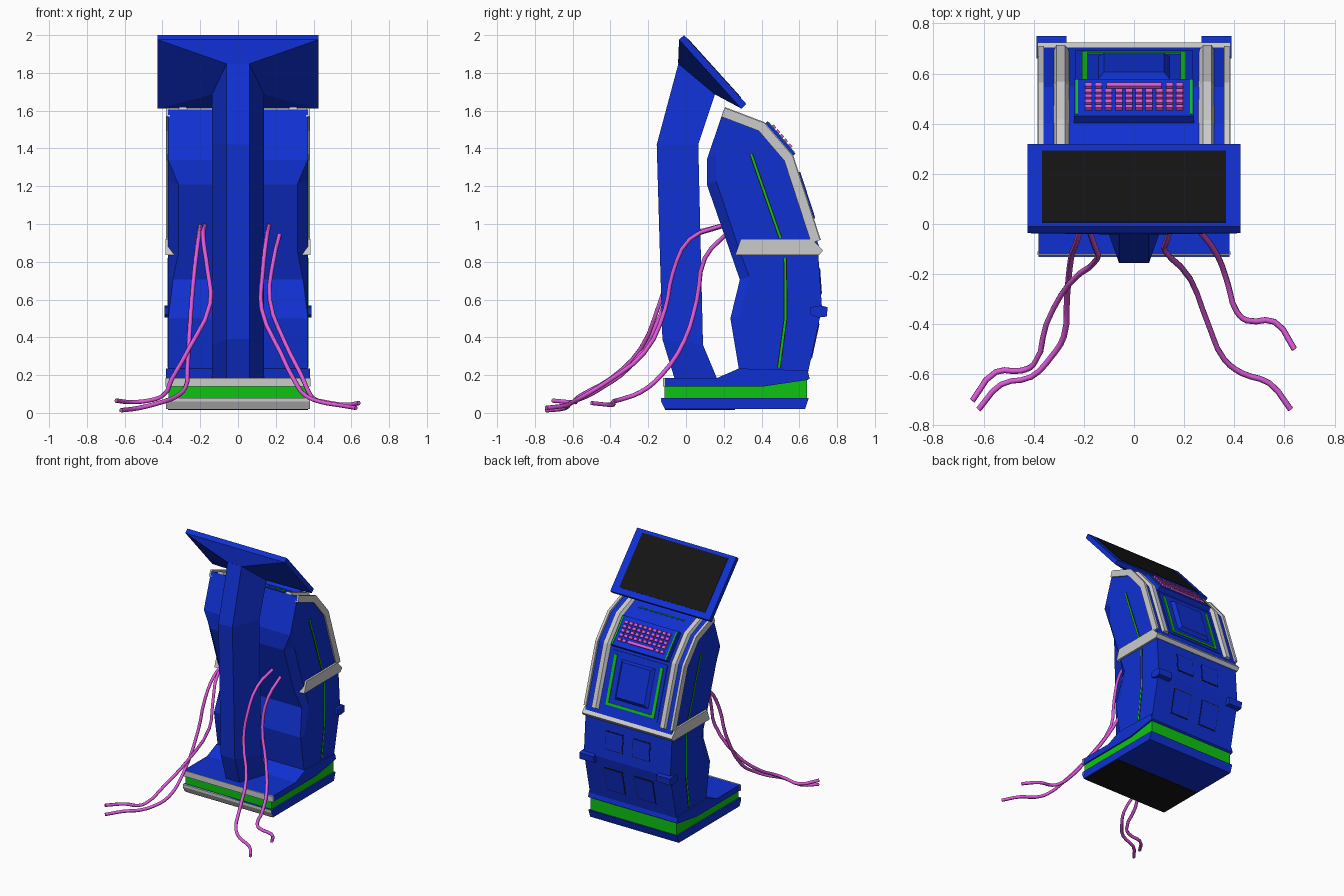
import bpy, bmesh
from mathutils import Vector

if "Cube" in bpy.data.objects:
    bpy.data.objects.remove(bpy.data.objects["Cube"])


def material(name, rgb):
    m = bpy.data.materials.new(name)
    m.diffuse_color = (*rgb, 1)
    m.use_nodes = True
    m.node_tree.nodes["Principled BSDF"].inputs["Base Color"].default_value = m.diffuse_color
    return m


BLUE = material("blue", (0.005, 0.03, 0.65))
GREEN = material("green", (0.004, 0.55, 0.006))
PINK = material("pink", (0.75, 0.1, 0.72))
BLACK = material("black", (0.007, 0.007, 0.007))


def loft(name, rings, mat=None):
    """Closed skin through rings of equal point count, capped at both ends."""
    bm = bmesh.new()
    vs = [[bm.verts.new(p) for p in r] for r in rings]
    n = len(vs[0])
    for a, b in zip(vs, vs[1:]):
        for i in range(n):
            bm.faces.new((a[i], a[(i + 1) % n], b[(i + 1) % n], b[i]))
    bm.faces.new(vs[0][::-1])
    bm.faces.new(vs[-1])
    bmesh.ops.recalc_face_normals(bm, faces=bm.faces)
    me = bpy.data.meshes.new(name)
    bm.to_mesh(me)
    bm.free()
    ob = bpy.data.objects.new(name, me)
    bpy.context.collection.objects.link(ob)
    if mat:
        me.materials.append(mat)
    return ob


def prism(name, profile, x0, x1, mat=None):
    """Side profile (y, z) extruded across x."""
    return loft(name, [[(x, y, z) for y, z in profile] for x in (x0, x1)], mat)


def offset(pts, d):
    """Mitred offset of a (y, z) path; positive is towards the user side."""
    pts = [Vector(p) for p in pts]
    ns = [Vector((-(b - a).y, (b - a).x)).normalized() for a, b in zip(pts, pts[1:])]
    out = []
    for i, p in enumerate(pts):
        a, b = ns[max(i - 1, 0)], ns[min(i, len(ns) - 1)]
        out.append(tuple(p + (a + b) * d / (1 + a.dot(b))))
    return out


def strip(name, pts, x0, x1, lo, hi, mat=None):
    """Slab following a path, between two offsets."""
    return prism(name, offset(pts, lo) + offset(pts, hi)[::-1], x0, x1, mat)


def part(seg, t0, t1):
    a, b = Vector(seg[0]), Vector(seg[1])
    return [a.lerp(b, t0), a.lerp(b, t1)]


# Plinth: two lips with a green band between them
prism("base_lower_lip", [(-.11, .02), (.63, .02), (.65, .08), (-.13, .08), (-.13, .06)], -.38, .38, BLUE)
prism("base_green_band", [(-.115, .07), (.64, .07), (.64, .178), (.41, .145), (-.115, .145)], -.368, .368, GREEN)
prism("base_upper_lip", [(-.12, .14), (.41, .14), (.645, .175), (.655, .182), (.643, .225),
                         (.28, .235), (.165, .185), (-.12, .185)], -.38, .38, BLUE)
prism("base_lower_fascia", [(-.112, .02), (-.132, .06), (-.132, .08), (-.12, .08), (-.1, .02)], -.38, .38)
prism("base_upper_fascia", [(-.123, .14), (-.123, .185), (-.11, .185), (-.11, .14)], -.385, .385)
prism("base_underside", [(-.11, .016), (.26, .016), (.26, .024), (-.11, .024)], -.37, .37, BLACK)

# Cabinet: rows of back y, back z, back half width, front y, front z
F = [(.205, 1.615), (.415, 1.535), (.565, 1.36), (.71, .915)]
rows = [(.285, .2, .37, .645, .21), (.235, .5, .37, .72, .555), (.285, .705, .345, .70, .84),
        (.235, .85, .315, .705, .88), (.11, 1.21, .315, .547, 1.353),
        (.11, 1.34, .37, .402, 1.52), (.2, 1.605, .37, .22, 1.595)]
rings = []
for yb, zb, xb, yf, zf in rows:
    ym = min(yb + .05, yf - .005)
    right = [(xb, yb, zb), (.37, ym, zb + (zf - zb) * (ym - yb) / (yf - yb)), (.37, yf, zf)]
    rings.append(right + [(-x, y, z) for x, y, z in right[::-1]])
loft("cabinet_body", rings, BLUE)

# Grey trim: waist band and rails running up the console
prism("waist_band", [(.26, .835), (.705, .835), (.725, .86), (.668, .92), (.29, .92)], -.385, .385)
for s, side in ((1, "right"), (-1, "left")):
    strip(f"{side}_edge_trim", F, s * .36, s * .38, -.05, 0)
    # inner rail with bevelled flanks
    lo, hi = offset(F, -.03), offset(F, .004)
    loft(f"{side}_inner_rail", [
        [(s * .25, *a), (s * .275, *b), (s * .31, *b), (s * .325, *a)] for a, b in zip(lo, hi)])
    # glowing side grooves
    for n, path in (("upper", [(.345, 1.37), (.5, .925)]),
                    ("lower", [(.525, .82), (.527, .5), (.492, .24)])):
        strip(f"{side}_{n}_groove", path, s * .36, s * .3715, -.01, .01, BLACK)
        strip(f"{side}_{n}_groove_light", path, s * .36, s * .373, -.005, .005, GREEN)
    # corner latch
    prism(f"{side}_latch", [(.66, .52), (.7, .505), (.745, .51), (.75, .56), (.71, .568), (.66, .56)],
          s * .27, s * .388, BLUE)

# Lower access panels
up, down = [(.70, .84), (.72, .555)], [(.72, .555), (.645, .21)]
for s, side in ((1, "right"), (-1, "left")):
    for n, seg, t0, t1, x0, x1 in (("upper", up, .25, .75, .04, .19), ("lower", down, .22, .78, .05, .21)):
        p = part(seg, t0, t1)
        strip(f"{side}_{n}_panel_seam", p, s * x0, s * x1, -.02, .0015, BLACK)
        strip(f"{side}_{n}_panel", part(seg, t0 + .02, t1 - .02), s * (x0 + .005), s * (x1 - .005), -.02, .005, BLUE)

# Keyboard with keys
k = F[1:3]
strip("keyboard_bed", part(k, .02, 1.0), -.24, .24, -.03, .018, BLUE)
for s, side in ((1, "right"), (-1, "left")):
    strip(f"{side}_keyboard_light", part(k, .05, .97), s * .224, s * .234, 0, .021, GREEN)
for r, t in enumerate((.21, .35, .49, .63)):
    for c in range(10):
        x = (c - 4.5) * .0405
        strip(f"key_{r}_{c}", part(k, t - .045, t + .045), x - .014, x + .014, .01, .032, PINK)
strip("space_bar", part(k, .74, .83), -.11, .11, .01, .032, PINK)
for i, x in enumerate((-.182, -.142, .142, .182)):
    strip(f"bottom_key_{i}", part(k, .74, .83), x - .014, x + .014, .01, .032, PINK)

# Console hatch with green frame, and indicator row under the screen
c = F[2:4]
strip("hatch_surround", part(c, .06, .95), -.235, .235, -.04, -.012, BLUE)
for s, side in ((1, "right"), (-1, "left")):
    strip(f"{side}_hatch_light", part(c, .12, .9), s * .185, s * .208, -.03, -.006, GREEN)
strip("bottom_hatch_light", part(c, .86, .9), -.185, .185, -.03, -.006, GREEN)
lo, hi = offset(part(c, .16, .8), -.02), offset(part(c, .2, .74), .012)
loft("hatch_door", [[(x * w, *q) for q, x in ((p[0], -1), (p[0], 1), (p[1], 1), (p[1], -1))]
                    for p, w in ((lo, .15), (hi, .12))], BLUE)
for i in range(9):
    x = (i - 4) * .045
    strip(f"indicator_{i}", part(F[:2], .45, .49), x - .014, x + .014, -.03, -.008, GREEN)

# Support column: front y, front z, back y, back z
loft("support_column", [[(-.06, yf, zf), (.06, yf, zf), (.137, yb, zb), (-.137, yb, zb)]
     for yf, zf, yb, zb in ((-.06, .18, .165, .18), (-.125, .39, .09, .36),
                            (-.155, 1.42, .065, 1.42), (-.04, 1.85, .155, 1.69))], BLUE)

# Tilted screen with tapered housing
S = [(-.01, 2.0), (.32, 1.635)]
rear = offset(S, -.036)


def quad(top, bottom, w0, w1):
    return [(-w0, *top), (w0, *top), (w1, *bottom), (-w1, *bottom)]


loft("screen_housing", [quad(*S, .425, .425), quad(*rear, .425, .425),
                        quad((-.042, 1.85), (.155, 1.685), .065, .137)], BLUE)
strip("screen_glass", part(S, .05, .91), -.367, .367, -.01, .003, BLACK)

# Trailing cables
cables = [
    [(-.2, .2, .99), (-.21, .02, .92), (-.23, -.075, .76), (-.25, -.13, .53), (-.268, -.3, .24),
     (-.28, -.45, .13), (-.33, -.53, .085), (-.41, -.61, .055), (-.53, -.64, .025), (-.62, -.74, .014)],
    [(-.175, .2, .995), (-.185, .02, .93), (-.16, -.08, .75), (-.147, -.14, .58), (-.26, -.24, .34),
     (-.35, -.4, .18), (-.4, -.56, .09), (-.45, -.585, .07), (-.55, -.59, .057), (-.645, -.705, .065)],
    [(.165, .2, .995), (.15, .02, .92), (.13, -.07, .74), (.125, -.11, .55), (.225, -.22, .32),
     (.3, -.41, .17), (.36, -.54, .09), (.43, -.595, .06), (.54, -.635, .04), (.625, -.74, .026)],
    [(.22, .21, .945), (.19, .1, .82), (.168, .058, .6), (.245, -.01, .38), (.335, -.13, .2),
     (.375, -.24, .11), (.41, -.35, .07), (.45, -.385, .06), (.56, -.39, .043), (.64, -.5, .052)]]
for i, pts in enumerate(cables):
    cu = bpy.data.curves.new(f"cable_{i + 1}", 'CURVE')
    cu.dimensions = '3D'
    cu.bevel_depth = .012
    cu.bevel_resolution = 1
    cu.resolution_u = 3
    cu.use_fill_caps = True
    sp = cu.splines.new('BEZIER')
    sp.bezier_points.add(len(pts) - 1)
    for bp, p in zip(sp.bezier_points, pts):
        bp.co = p
        bp.handle_left_type = bp.handle_right_type = 'AUTO'
    cu.materials.append(PINK)
    bpy.context.collection.objects.link(bpy.data.objects.new(cu.name, cu))
